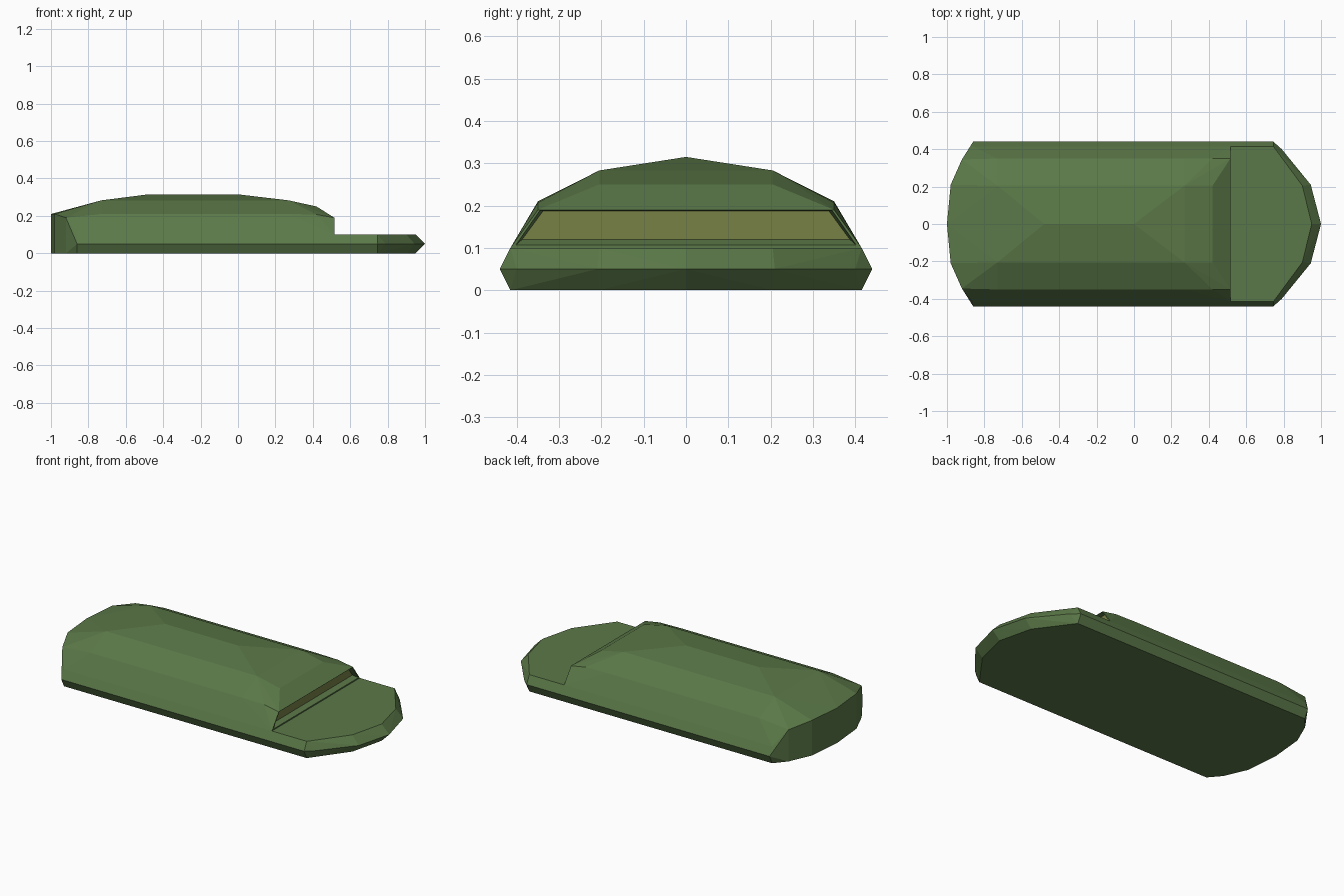
import bpy, bmesh
from mathutils import Vector

if "Cube" in bpy.data.objects:
    bpy.data.objects.remove(bpy.data.objects["Cube"])


def material(name, rgb):
    m = bpy.data.materials.new(name)
    m.diffuse_color = (*rgb, 1)
    m.use_nodes = True
    m.node_tree.nodes["Principled BSDF"].inputs["Base Color"].default_value = m.diffuse_color
    return m


green = material("green", (0.105, 0.19, 0.065))
olive = material("olive", (0.19, 0.22, 0.06))
FRONT = 0.515  # x of the step between raised body and toe


def finish(name, bm, mat):
    bmesh.ops.recalc_face_normals(bm, faces=bm.faces)
    me = bpy.data.meshes.new(name)
    bm.to_mesh(me)
    bm.free()
    me.materials.append(mat)
    ob = bpy.data.objects.new(name, me)
    bpy.context.collection.objects.link(ob)
    return ob


def open_hull(bm, half_points):
    """Convex shell of y-mirrored points, left open at the step plane."""
    pts = {(x, s * y, z) for x, y, z in half_points for s in (1, -1)}
    verts = [bm.verts.new(p) for p in sorted(pts)]
    bmesh.ops.convex_hull(bm, input=verts, use_existing_faces=False)
    loose = [v for v in bm.verts if not v.link_faces]
    bmesh.ops.delete(bm, geom=loose, context='VERTS')
    wall = [f for f in bm.faces
            if all(abs(v.co.x - FRONT) < 1e-4 for v in f.verts)]
    bmesh.ops.delete(bm, geom=wall, context='FACES')


# Side profile shared by body and toe: (half width, height)
rim = [(0.415, 0), (0.44, 0.05), (0.415, 0.1)]

# Raised body: rim, heel columns, and roof lines
body = [(x, y, z) for x in (-0.86, FRONT) for y, z in rim]
for x, y, top in [(-1, 0, 0.21), (-0.98, 0.21, 0.21), (-0.92, 0.345, 0.19)]:
    body += [(x, y, 0), (x, y, top)]
body += [(x, 0, 0.315) for x in (-0.48, 0)]
body += [(x, 0.205, z) for x, z in [(-0.73, 0.283), (0.27, 0.283), (0.42, 0.25)]]
body += [(x, 0.35, z) for x, z in [(-0.73, 0.21), (0.27, 0.21), (0.42, 0.207), (FRONT, 0.19)]]
bm = bmesh.new()
open_hull(bm, body)

# Low toe with pointed, bevelled edge
toe = [(FRONT, y, z) for y, z in rim]
toe += [(0.745, 0.44, 0.05), (0.79, 0.4, 0.05), (0.945, 0.21, 0.05), (1, 0, 0.05)]
toe += [(x, y, z) for z in (0, 0.1) for x, y in [(0.745, 0.415), (0.9, 0.205), (0.95, 0)]]
tb = bmesh.new()
open_hull(tb, toe)
tmp = bpy.data.meshes.new("toe_tmp")
tb.to_mesh(tmp)
tb.free()
bm.from_mesh(tmp)
bpy.data.meshes.remove(tmp)


# Stepped window frame running inward from the body front
def ring(x, top_y, top_z, low_y, low_z):
    return [Vector(p) for p in [(x, -top_y, top_z), (x, top_y, top_z),
                                (x, low_y, low_z), (x, -low_y, low_z)]]


rings = [ring(FRONT, 0.35, 0.19, 0.415, 0.1),
         ring(FRONT, 0.345, 0.189, 0.402, 0.107),
         ring(FRONT - 0.03, 0.338, 0.187, 0.387, 0.12)]
for a, b in zip(rings, rings[1:]):
    for i in range(4):
        j = (i + 1) % 4
        bm.faces.new([bm.verts.new(p) for p in (a[i], a[j], b[j], b[i])])
bmesh.ops.remove_doubles(bm, verts=bm.verts, dist=1e-4)
bmesh.ops.dissolve_limit(bm, angle_limit=0.01, verts=bm.verts, edges=bm.edges)
finish("slipper_body", bm, green)

# Recessed front window
wb = bmesh.new()
wb.faces.new([wb.verts.new(p) for p in reversed(rings[-1])])
window = finish("front_window", wb, olive)
if window.data.polygons[0].normal.x < 0:
    window.data.flip_normals()
